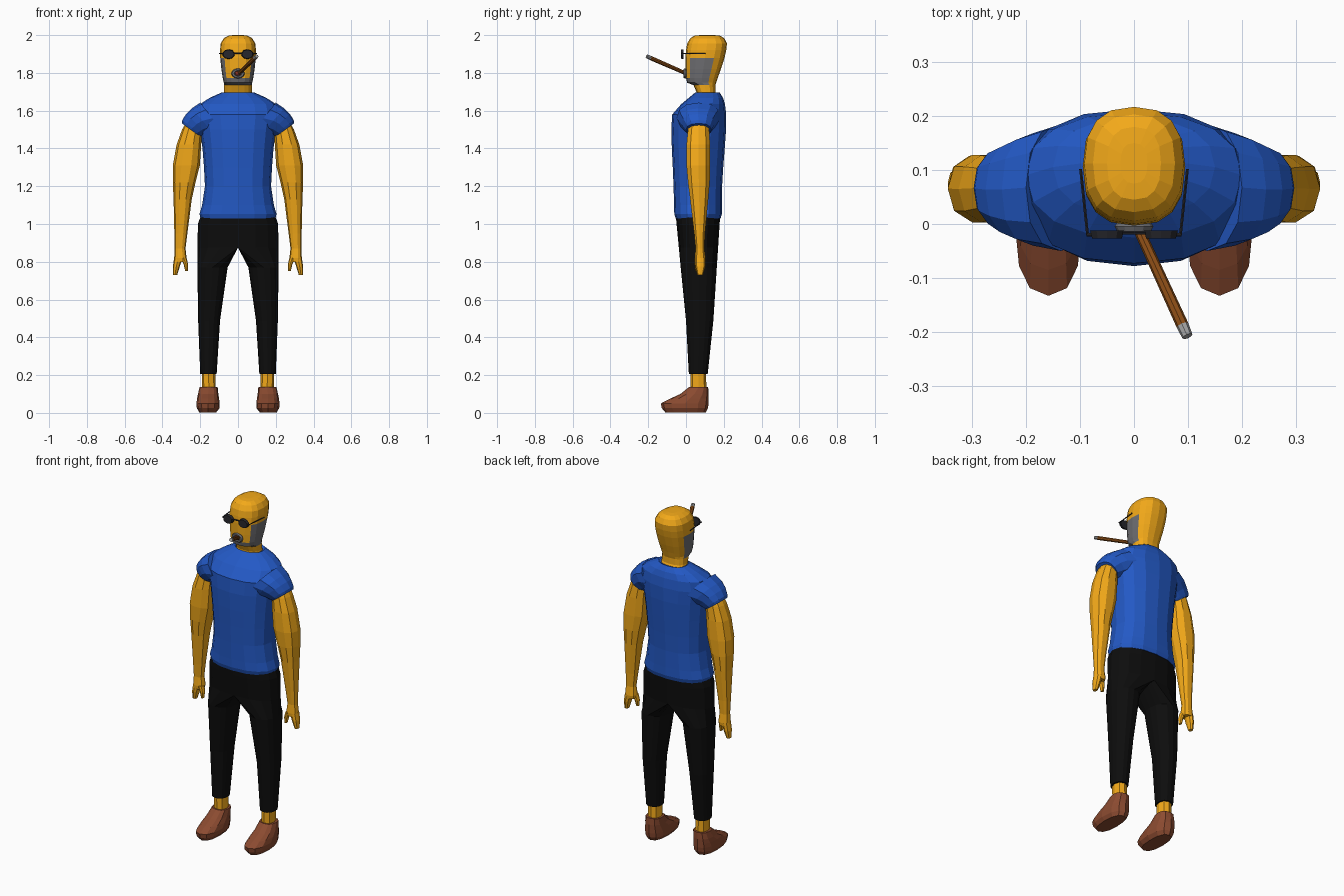
import bpy, bmesh, math
from mathutils import Vector, Matrix


def material(name, rgb):
    m = bpy.data.materials.new(name)
    m.diffuse_color = (*rgb, 1)
    return m


SKIN = material("skin", (0.90, 0.40, 0.01))
BLUE = material("blue_cloth", (0.017, 0.10, 0.56))
BLACK = material("black_cloth", (0.004, 0.004, 0.004))
LEATHER = material("leather", (0.26, 0.07, 0.03))
GREY = material("grey_hair", (0.16, 0.16, 0.17))
DARK = material("dark_glass", (0.02, 0.02, 0.025))
TOBACCO = material("tobacco", (0.26, 0.075, 0.008))
ASH = material("ash", (0.36, 0.36, 0.36))
LIP = material("lip", (0.25, 0.03, 0.015))


def finish(name, bm, mats, mirror=False):
    bmesh.ops.recalc_face_normals(bm, faces=bm.faces)
    me = bpy.data.meshes.new(name)
    bm.to_mesh(me)
    bm.free()
    for m in mats:
        me.materials.append(m)
    ob = bpy.data.objects.new(name, me)
    bpy.context.collection.objects.link(ob)
    if mirror:
        ob.modifiers.new("mirror", "MIRROR")
    return ob


def loft(name, rings, sides, mats, p=2.3, mirror=False, clamp=False, paint=None):
    """Skin rounded rings given as (x0, x1, y0, y1, z, z tilt across x)."""
    bm = bmesh.new()
    loops = []
    for x0, x1, y0, y1, z, *t in rings:
        loop = []
        for i in range(sides):
            a = 2 * math.pi * i / sides
            c, s = (math.copysign(abs(f) ** (2 / p), f) if abs(f) > 1e-9 else 0
                    for f in (math.cos(a), math.sin(a)))
            x = (x0 + x1) / 2 + c * (x1 - x0) / 2
            if clamp:
                x = max(x, 0)
            y = (y0 + y1) / 2 + s * (y1 - y0) / 2
            loop.append(bm.verts.new((x, y, z + c * (t[0] if t else 0) / 2)))
        loops.append(loop)
    for a, b in zip(loops, loops[1:]):
        for i in range(sides):
            j = (i + 1) % sides
            bm.faces.new((a[i], a[j], b[j], b[i]))
    bm.faces.new(loops[0])
    bm.faces.new(loops[-1])
    bmesh.ops.recalc_face_normals(bm, faces=bm.faces)
    if clamp:  # open the half shape on the mirror plane
        inner = [f for f in bm.faces if all(abs(v.co.x) < 1e-6 for v in f.verts)]
        bmesh.ops.delete(bm, geom=inner, context="FACES")
    if paint:
        for f in bm.faces:
            f.material_index = paint(f.calc_center_median())
    return finish(name, bm, mats, mirror)


def sym(*rows):
    """Rings centred on x = 0 from (half width, y0, y1, z)."""
    return [(-w, w, y0, y1, z) for w, y0, y1, z in rows]


def bar(name, a, b, r1, r2, mat, sides=8, mirror=False):
    a, b = Vector(a), Vector(b)
    bm = bmesh.new()
    rot = (b - a).to_track_quat("Z", "Y").to_matrix().to_4x4()
    bmesh.ops.create_cone(bm, cap_ends=True, segments=sides, radius1=r1, radius2=r2,
                          depth=(b - a).length,
                          matrix=Matrix.Translation((a + b) / 2) @ rot)
    return finish(name, bm, [mat], mirror)


# Head and neck, with the beard painted on jaw and cheek faces
def beard(c):
    low = 1.735 < c.z < 1.775
    cheek = 1.735 < c.z < 1.88 and abs(c.x) > 0.062
    return int(c.y < 0.128 and (low or cheek))


loft("head", sym((0.085, 0.05, 0.18, 1.65), (0.073, 0.055, 0.155, 1.70),
                 (0.073, 0.04, 0.155, 1.735), (0.075, 0.006, 0.16, 1.748),
                 (0.081, 0.0, 0.168, 1.773), (0.088, -0.002, 0.185, 1.82),
                 (0.094, -0.003, 0.204, 1.88), (0.095, 0.0, 0.213, 1.92),
                 (0.092, 0.006, 0.217, 1.955), (0.076, 0.022, 0.203, 1.983),
                 (0.05, 0.045, 0.18, 1.997), (0.025, 0.075, 0.15, 2.0)),
     16, [SKIN, GREY], 2.5, paint=beard)

# Moustache ring, lips and cigar
bpy.ops.mesh.primitive_torus_add(major_segments=12, minor_segments=6, major_radius=0.026,
                                 minor_radius=0.01, location=(0, -0.005, 1.797),
                                 rotation=(math.pi / 2, 0, 0))
goatee = bpy.context.object
goatee.name = "goatee"
goatee.scale = (1.0, 0.75, 1.0)
goatee.data.materials.append(GREY)
bpy.ops.mesh.primitive_uv_sphere_add(segments=10, ring_count=6, radius=0.02,
                                     location=(0.0, -0.002, 1.797))
lips = bpy.context.object
lips.name = "lips"
lips.scale = (1.0, 0.7, 0.6)
lips.data.materials.append(LIP)
bar("cigar", (0.004, 0.0, 1.797), (0.09, -0.188, 1.879), 0.010, 0.0115, TOBACCO)
bar("cigar_ash", (0.09, -0.188, 1.879), (0.099, -0.208, 1.888), 0.0115, 0.010, ASH)

# Sunglasses
lens = bar("lens", (0.05, -0.012, 1.899), (0.05, -0.027, 1.899), 0.033, 0.029, DARK, 10, True)
for v in lens.data.vertices:
    v.co.z = 1.899 + (v.co.z - 1.899) * 0.8
bar("glasses_bridge", (-0.03, -0.016, 1.905), (0.03, -0.016, 1.905), 0.004, 0.004, DARK, 6)
bar("glasses_hinge", (0.07, -0.02, 1.902), (0.088, -0.02, 1.902), 0.004, 0.004, DARK, 6, True)
bar("glasses_temple", (0.086, -0.02, 1.902), (0.099, 0.102, 1.902), 0.003, 0.003, DARK, 6, True)

# Shirt body and sleeves
loft("shirt", sym((0.198, -0.055, 0.183, 1.03), (0.204, -0.062, 0.19, 1.052),
                  (0.19, -0.063, 0.19, 1.10), (0.175, -0.066, 0.191, 1.20),
                  (0.18, -0.07, 0.197, 1.30), (0.188, -0.075, 0.205, 1.40),
                  (0.2, -0.078, 0.212, 1.50), (0.215, -0.073, 0.213, 1.58),
                  (0.2, -0.025, 0.206, 1.635), (0.15, 0.015, 0.196, 1.668),
                  (0.085, 0.05, 0.178, 1.697), (0.07, 0.058, 0.165, 1.69)),
     16, [BLUE])
loft("sleeve", [(0.07, 0.2, -0.05, 0.185, 1.56, 0.165), (0.13, 0.245, -0.04, 0.168, 1.547, 0.13),
                (0.16, 0.275, -0.025, 0.152, 1.53, 0.105), (0.188, 0.295, -0.008, 0.14, 1.508, 0.085),
                (0.2, 0.297, 0.0, 0.134, 1.498, 0.07)], 12, [BLUE], mirror=True)

# Arms and hands
loft("arm", [(0.17, 0.265, 0.02, 0.12, 1.56), (0.19, 0.296, 0.008, 0.125, 1.50),
             (0.195, 0.325, 0.0, 0.13, 1.42), (0.202, 0.345, 0.0, 0.131, 1.31),
             (0.225, 0.345, 0.008, 0.128, 1.22), (0.245, 0.341, 0.02, 0.12, 1.13),
             (0.268, 0.337, 0.042, 0.102, 0.95), (0.278, 0.335, 0.05, 0.098, 0.87),
             (0.272, 0.338, 0.045, 0.105, 0.82), (0.276, 0.338, 0.047, 0.103, 0.80)],
     10, [SKIN], mirror=True)
loft("fingers", [(0.295, 0.338, 0.048, 0.104, 0.82), (0.308, 0.345, 0.05, 0.102, 0.775),
                 (0.322, 0.345, 0.06, 0.09, 0.73)], 8, [SKIN], mirror=True)
loft("thumb", [(0.272, 0.302, 0.045, 0.085, 0.82), (0.264, 0.287, 0.046, 0.078, 0.785),
               (0.266, 0.28, 0.05, 0.07, 0.752)], 8, [SKIN], mirror=True)

# Trousers: one half, mirrored and joined above the crotch
loft("trousers", [(0.113, 0.2, 0.015, 0.115, 0.207), (0.095, 0.211, 0.0, 0.145, 0.49),
                  (0.055, 0.215, -0.028, 0.163, 0.77), (-0.215, 0.215, -0.038, 0.17, 0.875),
                  (-0.212, 0.212, -0.05, 0.178, 1.0), (-0.2, 0.2, -0.053, 0.18, 1.035)],
     16, [BLACK], mirror=True, clamp=True)

# Ankles and shoes
loft("ankle", [(0.118, 0.19, 0.025, 0.108, 0.12), (0.121, 0.192, 0.022, 0.106, 0.23)],
     8, [SKIN], mirror=True)
loft("shoe", [(0.115, 0.205, -0.11, 0.105, 0.003), (0.098, 0.218, -0.128, 0.116, 0.025),
              (0.097, 0.22, -0.133, 0.12, 0.05), (0.1, 0.217, -0.085, 0.12, 0.075),
              (0.104, 0.212, -0.03, 0.12, 0.10), (0.108, 0.203, 0.018, 0.117, 0.138)],
     12, [LEATHER], 2.4, mirror=True)
